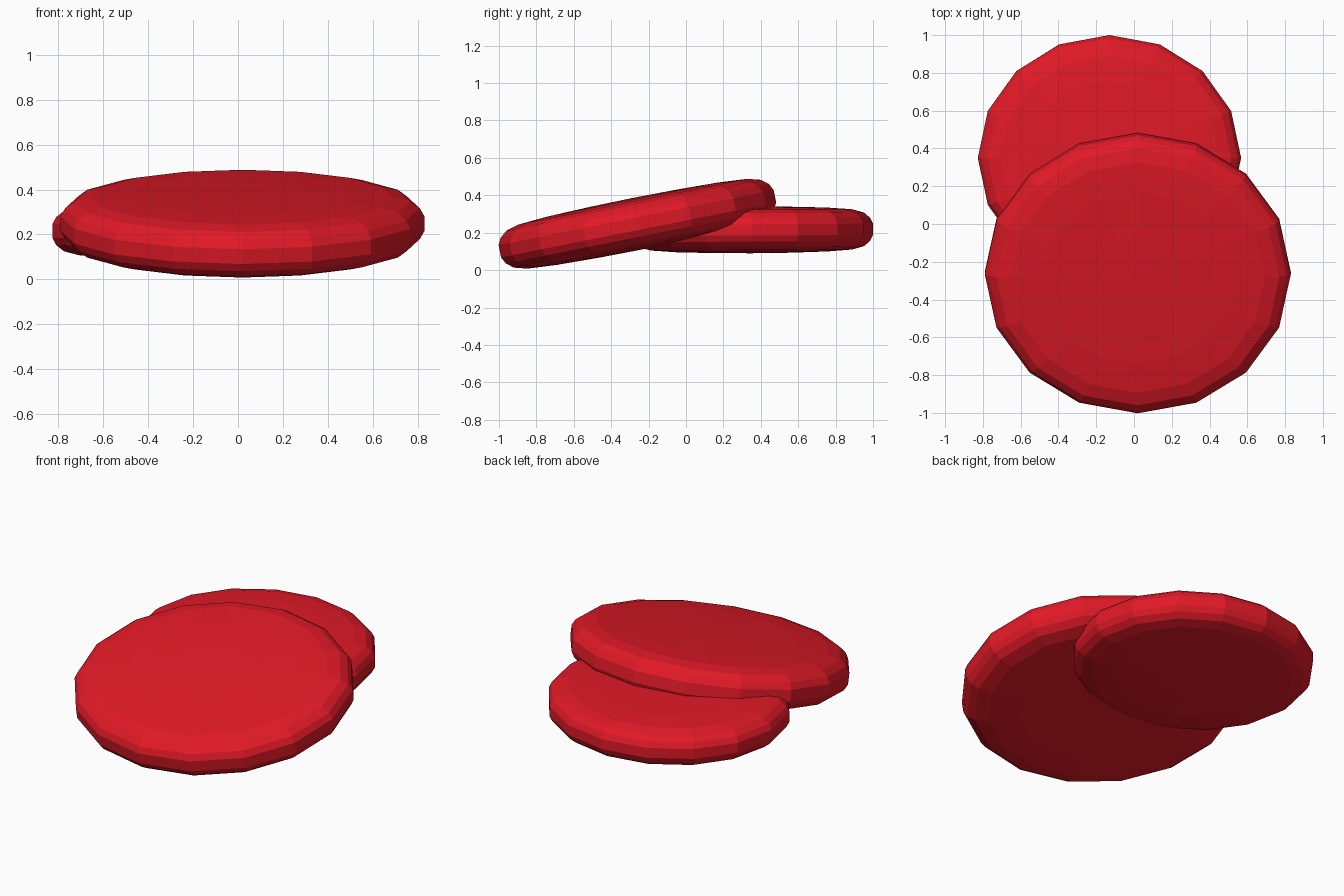
import bpy, bmesh, math

if "Cube" in bpy.data.objects:
    bpy.data.objects.remove(bpy.data.objects["Cube"])

SIDES = 16
# half profile of a lozenge: (radius fraction, height fraction), rim to centre
HALF = [(1.0, 0.24), (0.975, 0.50), (0.925, 0.72), (0.83, 0.86), (0.62, 0.94), (0.31, 0.985)]

red = bpy.data.materials.new("red")
red.diffuse_color = (0.75, 0.01, 0.02, 1)
red.use_nodes = True
red.node_tree.nodes["Principled BSDF"].inputs["Base Color"].default_value = red.diffuse_color


def disc(name, rx, ry, h, loc, tilt):
    """Rounded, slightly domed oval disc."""
    bm = bmesh.new()
    profile = [(r, -z) for r, z in reversed(HALF)] + HALF
    rings = []
    for r, z in profile:
        rings.append([bm.verts.new((rx * r * math.cos(2 * math.pi * i / SIDES),
                                    ry * r * math.sin(2 * math.pi * i / SIDES), h * z))
                      for i in range(SIDES)])
    bottom, top = bm.verts.new((0, 0, -h)), bm.verts.new((0, 0, h))
    for i in range(SIDES):
        j = (i + 1) % SIDES
        for a, b in zip(rings, rings[1:]):
            bm.faces.new((a[i], a[j], b[j], b[i]))
        bm.faces.new((bottom, rings[0][j], rings[0][i]))
        bm.faces.new((top, rings[-1][i], rings[-1][j]))
    me = bpy.data.meshes.new(name)
    bm.to_mesh(me)
    bm.free()
    me.materials.append(red)
    ob = bpy.data.objects.new(name, me)
    ob.location = loc
    ob.rotation_euler.x = math.radians(tilt)
    bpy.context.collection.objects.link(ob)


# large disc leaning on the small one behind it
disc("front_disc", 0.81, 0.75, 0.14, (0.02, -0.26, 0.248), 11.3)
disc("back_disc", 0.697, 0.65, 0.125, (-0.13, 0.35, 0.215), 0.3)
